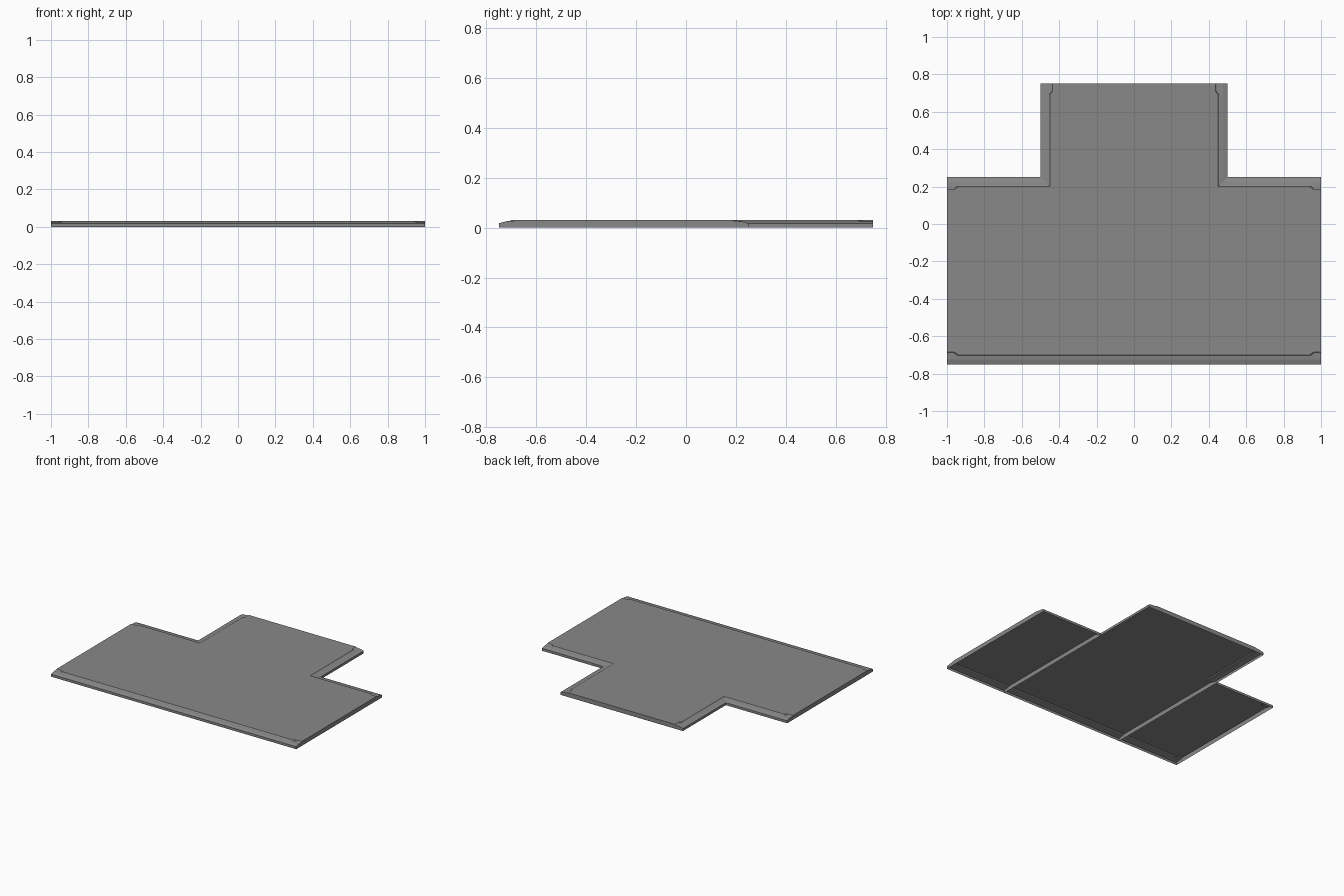
import bpy, bmesh

cube = bpy.data.objects.get("Cube")
if cube:
    bpy.data.objects.remove(cube, do_unlink=True)

grey = bpy.data.materials.new("slab grey")
grey.use_nodes = True
grey.diffuse_color = (0.25, 0.25, 0.25, 1)
grey.node_tree.nodes["Principled BSDF"].inputs["Base Color"].default_value = grey.diffuse_color

# Edge profile: inset from the rim, height, extra inset at the open ends
PROFILE = [(0.05, 0.032, 0.015), (0.045, 0.028, 0.015), (0.025, 0.025, 0),
           (0, 0.018, 0), (0, 0, 0)]
TOP = PROFILE[0][1]


def front_rail(inset, z, flare):
    """Front rim, running from left end to right end."""
    half = [(1, -0.75 + inset + flare, z), (0.96, -0.75 + inset + flare, z),
            (0.94, -0.75 + inset, z)]
    return [(-x, y, z) for x, y, z in half] + half[::-1]


def corner_rail(inset, z, flare, side):
    """Back rim turning the inner corner into the stem."""
    x, y = 0.5 - inset, 0.25 - inset
    path = [(1, y - flare, z), (0.96, y - flare, z), (0.94, y, z), (x, y, z),
            (x, 0.69, z), (x - flare, 0.71, z), (x - flare, 0.75, z)]
    return [(side * px, py, pz) for px, py, pz in path]


def make_object(name, faces):
    bm = bmesh.new()
    for points in faces:
        bm.faces.new([bm.verts.new(p) for p in points])
    bmesh.ops.remove_doubles(bm, verts=bm.verts, dist=1e-5)
    bmesh.ops.recalc_face_normals(bm, faces=bm.faces)
    # The sheet is open below, so make its upper side face up
    if sum(f.normal.z * f.calc_area() for f in bm.faces) < 0:
        bmesh.ops.reverse_faces(bm, faces=bm.faces)
    mesh = bpy.data.meshes.new(name)
    bm.to_mesh(mesh)
    bm.free()
    mesh.materials.append(grey)
    obj = bpy.data.objects.new(name, mesh)
    bpy.context.collection.objects.link(obj)
    return obj


def loft(rails):
    return [(a[i], a[i + 1], b[i + 1], b[i])
            for a, b in zip(rails, rails[1:]) for i in range(len(a) - 1)]


front = [front_rail(*p) for p in PROFILE]
left = [corner_rail(*p, 1) for p in PROFILE]
right = [corner_rail(*p, -1) for p in PROFILE]

# Open-bottomed shell: flat deck, sloped rims and straight end walls
faces = [front[0] + left[0] + right[0][::-1]]
for rails in (front, left, right):
    faces += loft(rails)
faces.append([r[-1] for r in front] + [r[0] for r in left[::-1]])
faces.append([r[0] for r in front] + [r[0] for r in right[::-1]])
faces.append([r[-1] for r in left] + [r[-1] for r in right[::-1]])
make_object("slab_shell", faces)

# Cross ribs under the deck, where the side panels join the middle
for side, name in ((1, "left_rib"), (-1, "right_rib")):
    x = side * 0.5
    section = [(x, -0.75 + i, z) for i, z, _ in PROFILE]
    section += [(x, 0.25 - i, z) for i, z, _ in PROFILE[::-1]]
    make_object(name, [section])
